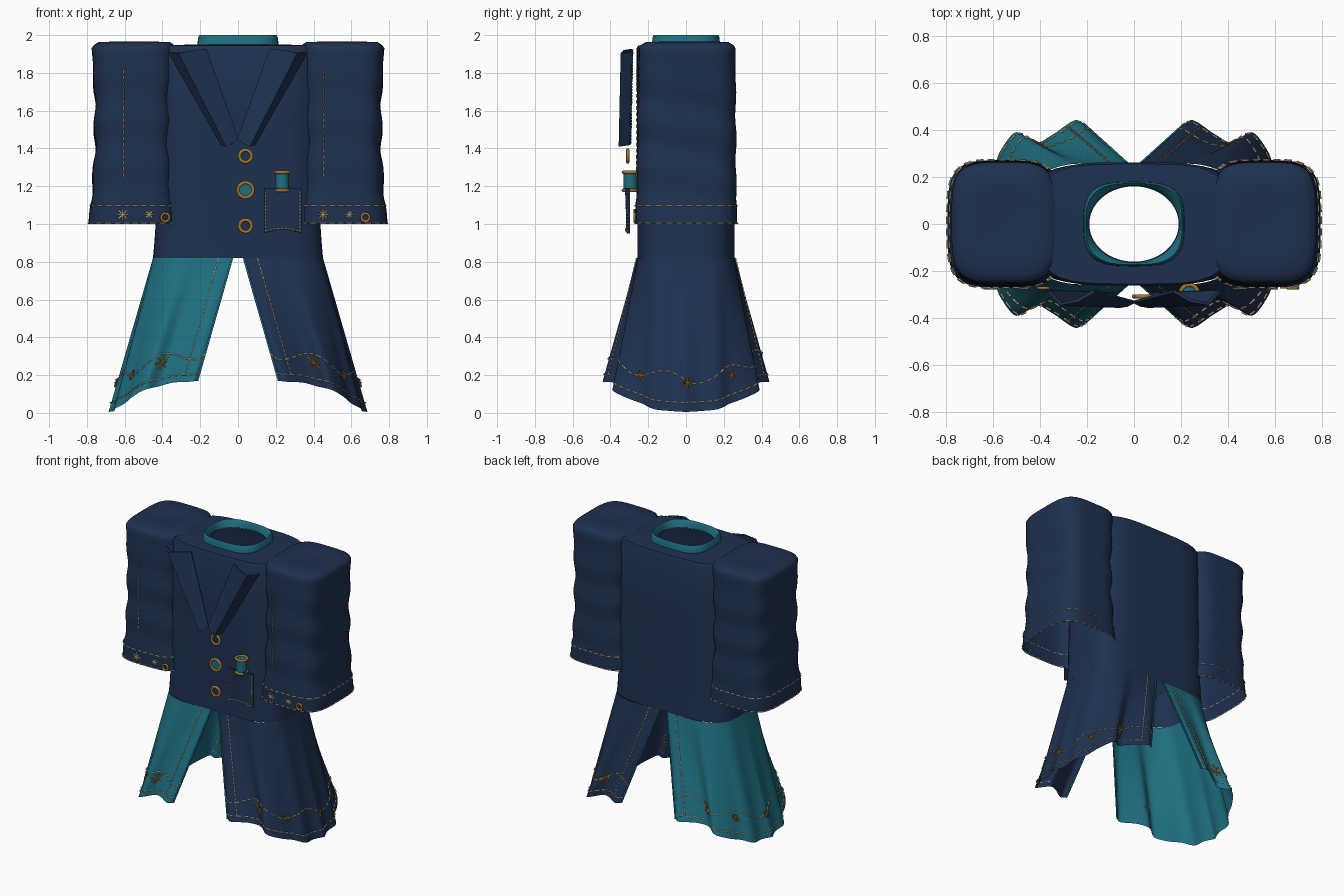
import bpy, bmesh, math
from mathutils import Vector

if "Cube" in bpy.data.objects:
    bpy.data.objects.remove(bpy.data.objects["Cube"])


def material(name, rgb):
    m = bpy.data.materials.new(name)
    m.use_nodes = True
    m.diffuse_color = (*rgb, 1)
    m.node_tree.nodes["Principled BSDF"].inputs["Base Color"].default_value = (*rgb, 1)
    return m


NAVY = material("navy cloth", (0.0135, 0.031, 0.08))
TEAL = material("teal cloth", (0.0135, 0.16, 0.22))
BRASS = material("brass", (0.37, 0.18, 0.03))
CREAM = material("cream thread", (0.8, 0.62, 0.36))


def activate(ob):
    bpy.ops.object.select_all(action="DESELECT")
    ob.select_set(True)
    bpy.context.view_layer.objects.active = ob


def smooth(ob, angle=40):
    activate(ob)
    bpy.ops.object.shade_smooth_by_angle(angle=math.radians(angle))


def loft(name, rings, mat, closed=True, thick=0.0, tip=None):
    """Skin a list of point rings, with an optional closing tip."""
    bm = bmesh.new()
    rows = [[bm.verts.new(p) for p in ring] for ring in rings]
    n = len(rows[0])
    last = n if closed else n - 1
    for a, b in zip(rows, rows[1:]):
        for i in range(last):
            j = (i + 1) % n
            bm.faces.new((a[i], a[j], b[j], b[i]))
    if tip:
        v = bm.verts.new(tip)
        for i in range(n):
            bm.faces.new((rows[-1][i], rows[-1][(i + 1) % n], v))
    bmesh.ops.recalc_face_normals(bm, faces=bm.faces)
    me = bpy.data.meshes.new(name)
    bm.to_mesh(me)
    bm.free()
    ob = bpy.data.objects.new(name, me)
    bpy.context.collection.objects.link(ob)
    me.materials.append(mat)
    activate(ob)
    if thick:
        mod = ob.modifiers.new("thickness", "SOLIDIFY")
        mod.thickness, mod.offset = thick, 0
        bpy.ops.object.modifier_apply(modifier=mod.name)
    smooth(ob)


def threads(name, segments, mat, radius=0.004):
    """Short straight stitches, all in one object."""
    cu = bpy.data.curves.new(name, "CURVE")
    cu.dimensions = "3D"
    cu.bevel_depth, cu.bevel_resolution = radius, 0
    for seg in segments:
        sp = cu.splines.new("POLY")
        sp.points.add(len(seg) - 1)
        for q, p in zip(sp.points, seg):
            q.co = (*p, 1)
    ob = bpy.data.objects.new(name, cu)
    bpy.context.collection.objects.link(ob)
    cu.materials.append(mat)
    activate(ob)
    bpy.ops.object.convert(target="MESH")


def dashes(f, n):
    return [(f(i / n), f((i + 0.6) / n)) for i in range(n)]


def star(c, a, b, r):
    out = []
    for k in range(4):
        d = (a * math.cos(k * math.pi / 4) + b * math.sin(k * math.pi / 4)) * r
        out.append((c - d, c + d))
    return out


def squircle(a, cx, cy, hx, hy, z, power=4.0):
    c, s = math.cos(a), math.sin(a)
    k = (abs(c) ** power + abs(s) ** power) ** (-1 / power)
    return Vector((cx + hx * c * k, cy + hy * s * k, z))


def ring(*args, n=64):
    return [squircle(2 * math.pi * i / n, *args) for i in range(n)]


def ring_part(name, loc, R, r, mat, flat=False):
    bpy.ops.mesh.primitive_torus_add(location=loc, major_radius=R, minor_radius=r,
        major_segments=24, minor_segments=8, rotation=(0 if flat else math.pi / 2, 0, 0))
    ob = bpy.context.object
    ob.name = name
    ob.data.materials.append(mat)
    smooth(ob, 80)


def disc_part(name, loc, r, depth, mat, flat=False):
    bpy.ops.mesh.primitive_cylinder_add(location=loc, radius=r, depth=depth, vertices=24,
        rotation=(0 if flat else math.pi / 2, 0, 0))
    ob = bpy.context.object
    ob.name = name
    ob.data.materials.append(mat)
    smooth(ob)


# Torso shell with open waist and neck hole
torso = [ring(0, 0, hx, hy, z) for hx, hy, z in
         ((0.45, 0.258, 0.82), (0.443, 0.257, 0.9), (0.436, 0.257, 1.0), (0.43, 0.258, 1.2),
          (0.42, 0.26, 1.6), (0.415, 0.262, 1.93))]
torso += [ring(0, 0, 0.405, 0.254, 1.945), ring(0, 0, 0.19, 0.16, 1.952, 2)]
loft("torso", torso, NAVY)

# Standing collar band
loft("collar", [ring(0, 0, hx, hy, z, p) for hx, hy, z, p in
     ((0.215, 0.18, 1.94, 3.2), (0.212, 0.178, 1.985, 3.2), (0.204, 0.172, 2.0, 3),
      (0.196, 0.164, 1.985, 2.6), (0.192, 0.162, 1.945, 2))], TEAL)


# Puffed sleeves
def sleeve_ring(a, z, grow=0.0):
    t = (1.93 - z) / 0.93
    waist = math.sin(math.pi * min(t, 1))
    puff = 0.008 * math.sin(26 * z + 1.5 * math.sin(a)) * waist
    hx = 0.222 + 0.013 * t ** 2 - 0.02 * waist + puff + grow
    hy = 0.256 + 0.01 * t + puff * 0.5 + grow
    return squircle(a, 0.553, 0.006 - 0.005 * t, hx, hy, z)


def flip(p, side):
    return Vector((p[0] * side, p[1], p[2]))


TAU = 2 * math.pi
for side, word in ((1, "left"), (-1, "right")):
    rows = []
    for k in range(29):
        z = 1 + 0.93 * k / 28
        rows.append([sleeve_ring(TAU * i / 64, z, 0.004 if z < 1.1 else 0) for i in range(64)])
    for f, z in ((0.97, 1.945), (0.85, 1.964), (0.55, 1.965), (0.25, 1.957)):
        rows.append(ring(0.55, 0.006, 0.222 * f, 0.256 * f, z))
    rows = [[flip(p, side) for p in row] for row in rows]
    loft(word + "_sleeve", rows, NAVY, tip=(0.535 * side, 0.02, 1.948))

    # Cuff stitching, seam stitching and cuff ornaments
    hems = []
    for z in (1.004, 1.097):
        hems += dashes(lambda u: flip(sleeve_ring(TAU * u, z, 0.006), side), 34)
    shift = 1.06 if side > 0 else 0
    x = shift - 0.605
    hems += dashes(lambda u: Vector((x, -0.262, 1.25 + 0.58 * u)), 18)
    threads(word + "_sleeve_stitches", hems, CREAM)
    marks = []
    for sx, r in ((-0.61, 0.03), (-0.47, 0.022)):
        marks += star(Vector((sx + shift, -0.274, 1.05)), Vector((1, 0, 0)), Vector((0, 0, 1)), r)
    threads(word + "_cuff_stars", marks, CREAM)
    ring_part(word + "_cuff_ring", (shift - 0.385, -0.272, 1.035), 0.021, 0.007, BRASS)

# Flared skirt halves: waist x, waist y, hem x, hem y, hem z from slit edge to side
PLEATS = [(0.03, 0.258, 0.215, 0.425, 0.17), (0.08, 0.258, 0.255, 0.44, 0.165),
          (0.14, 0.258, 0.345, 0.38, 0.16), (0.21, 0.257, 0.42, 0.345, 0.14),
          (0.28, 0.252, 0.5, 0.39, 0.12), (0.35, 0.233, 0.565, 0.315, 0.08),
          (0.405, 0.198, 0.6, 0.235, 0.05), (0.437, 0.148, 0.655, 0.17, 0.02),
          (0.449, 0.07, 0.655, 0.08, 0.01), (0.45, 0, 0.685, 0, 0.005)]


def skirt(t, s, side, lift=0.0):
    """t runs from front slit (-1) by the side (0) to back slit (1), s from waist to hem."""
    u = (1 - min(abs(t), 1)) * (len(PLEATS) - 1)
    i = min(int(u), len(PLEATS) - 2)
    f = u - i
    p0, p1, p2, p3 = (PLEATS[max(0, min(j, len(PLEATS) - 1))] for j in range(i - 1, i + 3))
    wx, wy, hx, hy, hz = (b + 0.5 * f * (c - a + f * (2 * a - 5 * b + 4 * c - d
                          + f * (3 * (b - c) + d - a))) for a, b, c, d in zip(p0, p1, p2, p3))
    y = wy + (hy - wy) * s
    x = wx + (hx - wx) * s
    out = Vector((x - 0.25, y, 0)).normalized() * lift
    return Vector(((x + out.x) * side, math.copysign(1, t) * (y + out.y), 0.82 + (hz - 0.82) * s))


for side, word, cloth in ((1, "left", NAVY), (-1, "right", TEAL)):
    rows = [[skirt(-1 + i / 45, k / 12, side) for i in range(91)] for k in range(13)]
    loft(word + "_skirt", rows, cloth, closed=False)

    # Slit piping, hem stitching and embroidered stars
    lift = 0.005
    threads(word + "_slit_piping", [[skirt(e, k / 8, side) for k in range(9)]
            for e in (-1, 1)], TEAL, 0.006)
    sewn = dashes(lambda u: skirt(2 * u - 1, 0.94, side, lift), 40)
    sewn += dashes(lambda u: skirt(2 * u - 1, 0.78 + 0.04 * math.sin(u * 26), side, lift), 40)
    for e in (-0.84, 0.84):
        sewn += dashes(lambda u: skirt(e, u * 0.95, side, lift), 26)
    threads(word + "_skirt_stitches", sewn, CREAM)
    marks = []
    for t in (-0.64, -0.35, 0.02, 0.35, 0.64):
        c = skirt(t, 0.81, side, 0.007)
        a = (skirt(t + 0.02, 0.81, side) - skirt(t - 0.02, 0.81, side)).normalized()
        b = (skirt(t, 0.8, side) - skirt(t, 0.84, side)).normalized()
        marks += star(c, a, b, 0.042 if abs(t) > 0.5 else 0.026)
    threads(word + "_skirt_stars", marks, BRASS)

# Folded lapels with teal edge stitching
LAPEL_TOP = [(0.365, -0.285, 1.91), (0.31, -0.34, 1.905), (0.24, -0.325, 1.92), (0.17, -0.285, 1.925)]
LAPEL_END = [(0.085, -0.295, 1.42), (0.06, -0.35, 1.41), (0.03, -0.345, 1.425), (0.0, -0.33, 1.45)]
for side, word in ((1, "left"), (-1, "right")):
    loft(word + "_lapel", [[flip(p, side) for p in row] for row in (LAPEL_TOP, LAPEL_END)],
         NAVY, closed=False, thick=0.014)
    a, b = flip(LAPEL_TOP[0], side), flip(LAPEL_END[0], side)
    threads(word + "_lapel_stitches", dashes(lambda u: a.lerp(b, u), 30), TEAL, 0.006)

# Front buttons
for z, r, face in ((1.36, 0.032, NAVY), (1.18, 0.04, TEAL), (0.99, 0.032, NAVY)):
    disc_part("button", (0.04, -0.305, z), r * 0.8, 0.01, face)
    ring_part("button_rim", (0.04, -0.308, z), r, 0.009, BRASS)

# Front pocket
rows = []
for k in range(7):
    row = []
    for i in range(9):
        u, v = i / 8, k / 6
        arch = math.sin(math.pi * u)
        row.append((0.14 + 0.195 * u, -0.302 - 0.016 * arch * (1 - v * 0.5),
                    1.19 - v * (0.24 - 0.02 * arch)))
    rows.append(row)
loft("pocket", rows, NAVY, closed=False, thick=0.01)
threads("pocket_stitches", dashes(lambda u: Vector((0.147, -0.312, 0.96 + 0.22 * u)), 12)
        + dashes(lambda u: Vector((0.328, -0.312, 0.96 + 0.22 * u)), 12)
        + dashes(lambda u: Vector((0.147 + 0.18 * u, -0.318, 0.962 + 0.015 * math.sin(math.pi * u))), 9),
        CREAM)

# Thread spool in the pocket
disc_part("spool_thread", (0.235, -0.295, 1.225), 0.036, 0.1, TEAL, True)
for z in (1.178, 1.274):
    ring_part("spool_rim", (0.235, -0.295, z), 0.037, 0.009, BRASS, True)
